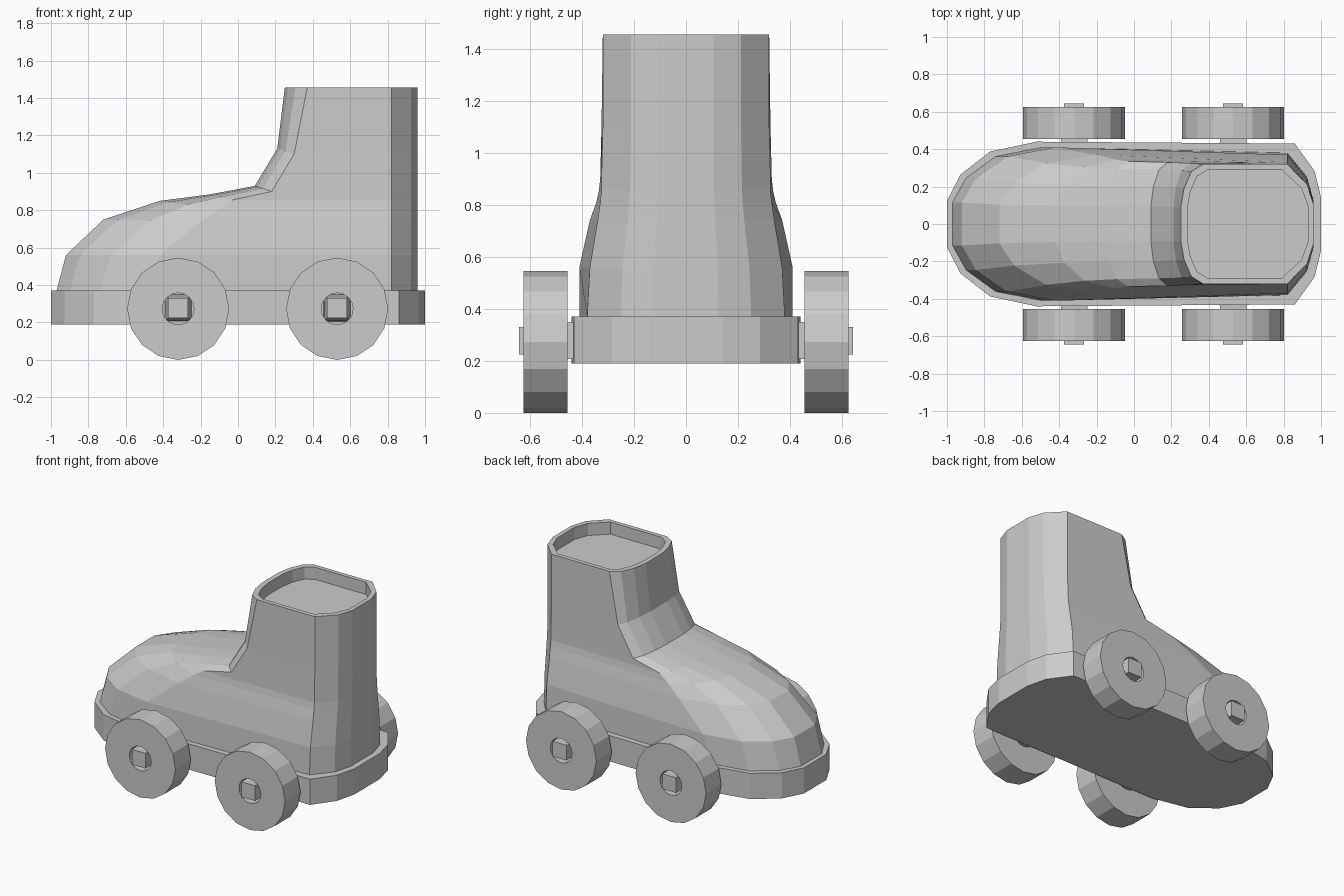
import bpy, bmesh, math
from mathutils import Vector

if "Cube" in bpy.data.objects:
    bpy.data.objects.remove(bpy.data.objects["Cube"])


def outline(xf, zf, length, w, wb, zs, xb=0.96):
    """Closed ring: rounded toe at xf, straight sides, chamfered heel at xb."""
    half = [(xf + length * fx, w * fy, zf + (zs - zf) * fx)
            for fx, fy in ((0, .28), (.15, .6), (.48, .88), (1, 1))]
    half += [(xb - .14, wb, zs), (xb - .035, wb * .66, zs), (xb, wb * .33, zs)]
    return half + [(x, -y, z) for x, y, z in reversed(half)]


def loft(name, rings):
    """Skin a stack of equal-sized rings and cap both ends."""
    bm = bmesh.new()
    rows = [[bm.verts.new(p) for p in r] for r in rings]
    n = len(rows[0])
    for a, b in zip(rows, rows[1:]):
        for i in range(n):
            j = (i + 1) % n
            bm.faces.new((a[i], a[j], b[j], b[i]))
    bm.faces.new(rows[0][::-1])
    bm.faces.new(rows[-1])
    bmesh.ops.recalc_face_normals(bm, faces=bm.faces[:])
    me = bpy.data.meshes.new(name)
    bm.to_mesh(me)
    bm.free()
    ob = bpy.data.objects.new(name, me)
    bpy.context.collection.objects.link(ob)
    return ob


# Sole slab
loft("sole", [outline(-1, z, .48, .44, .43, z, 1.0) for z in (.19, .37)])

# Boot upper: front x, front z, toe length, width, heel width, side z
rings = [outline(*r) for r in (
    (-.97, .37, .48, .41, .38, .37),
    (-.92, .56, .50, .41, .37, .56),
    (-.72, .75, .52, .37, .34, .74),
    (-.42, .85, .32, .345, .33, .81),
    (-.15, .885, .12, .335, .325, .855),
    (.09, .93, .09, .33, .325, .90),
    (.21, 1.13, .09, .325, .32, 1.10),
    (.25, 1.455, .12, .32, .32, 1.455))]
# Cuff opening: inset lip and shallow floor
for z in (1.455, 1.37):
    rings.append(outline(.285, z, .11, .29, .29, z, .93))
loft("boot_upper", rings)


def wheel(name, x, side):
    """Sixteen-sided tyre with a round hub hole."""
    bm = bmesh.new()
    n = 16
    rows = []
    for r, y in ((.273, .455), (.273, .625), (.085, .625), (.085, .455)):
        rows.append([bm.verts.new((x + r * math.cos(k * math.tau / n), side * y,
                                   .273 + r * math.sin(k * math.tau / n)))
                     for k in range(n)])
    for a, b in zip(rows, rows[1:] + rows[:1]):
        for i in range(n):
            j = (i + 1) % n
            bm.faces.new((a[i], a[j], b[j], b[i]))
    bmesh.ops.recalc_face_normals(bm, faces=bm.faces[:])
    me = bpy.data.meshes.new(name)
    bm.to_mesh(me)
    bm.free()
    bpy.context.collection.objects.link(bpy.data.objects.new(name, me))


# Wheels and tapered square axles
for x, end in ((-.32, "toe"), (.53, "heel")):
    for side, lab in ((-1, "right"), (1, "left")):
        wheel(f"{end}_wheel_{lab}", x, side)
        loft(f"{end}_axle_{lab}",
             [[(x + sx * h, side * y, .278 + sz * h)
               for sx, sz in ((-1, -1), (1, -1), (1, 1), (-1, 1))]
              for h, y in ((.075, .38), (.07, .46), (.053, .60), (.053, .643))])
